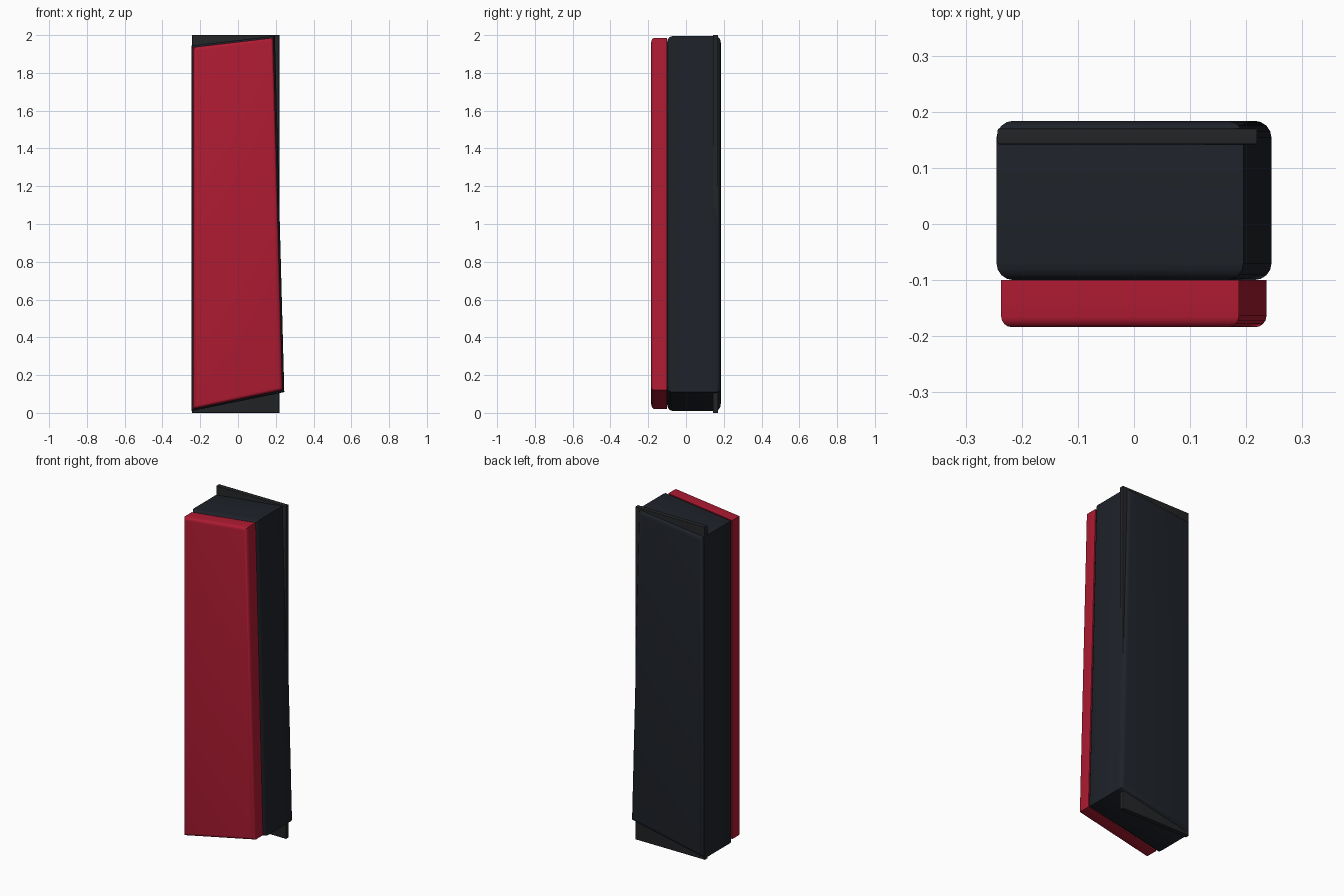
import bpy, bmesh

if "Cube" in bpy.data.objects:
    bpy.data.objects.remove(bpy.data.objects["Cube"])


def material(name, color):
    m = bpy.data.materials.new(name)
    m.diffuse_color = color
    m.use_nodes = True
    m.node_tree.nodes["Principled BSDF"].inputs["Base Color"].default_value = m.diffuse_color
    return m


def slab(name, profile, y0, y1, mat, bevel=0.0, rims=()):
    """Extrude an x/z outline from y0 to y1 and round the chosen rims."""
    bm = bmesh.new()
    face = bm.faces.new([bm.verts.new((x, y0, z)) for x, z in profile])
    ext = bmesh.ops.extrude_face_region(bm, geom=[face], use_keep_orig=True)
    for v in ext["geom"]:
        if isinstance(v, bmesh.types.BMVert):
            v.co.y = y1
    bmesh.ops.recalc_face_normals(bm, faces=bm.faces)
    if bevel:
        edges = [e for e in bm.edges
                 if any(all(abs(v.co.y - y) < 1e-5 for v in e.verts) for y in rims)]
        bmesh.ops.bevel(bm, geom=edges, offset=bevel, segments=4,
                        profile=0.5, affect='EDGES')
    mesh = bpy.data.meshes.new(name)
    bm.to_mesh(mesh)
    bm.free()
    mesh.materials.append(mat)
    ob = bpy.data.objects.new(name, mesh)
    bpy.context.collection.objects.link(ob)
    bpy.ops.object.select_all(action='DESELECT')
    ob.select_set(True)
    bpy.context.view_layer.objects.active = ob
    bpy.ops.object.shade_smooth_by_angle(angle=0.6)
    return ob


navy = material("dark_navy", (0.013, 0.016, 0.022, 1))
black = material("dark_grey", (0.017, 0.018, 0.020, 1))
red = material("red", (0.43, 0.011, 0.032, 1))

# Slanted dark body, rounded at the front and back rims
slab("body", [(-0.245, 0.01), (0.245, 0.11), (0.195, 1.995), (-0.245, 1.945)],
     -0.10, 0.184, navy, 0.03, (-0.10, 0.184))

# Red front panel, slightly inset, rounded at the front rim
slab("front_panel", [(-0.237, 0.02), (0.236, 0.12), (0.187, 1.986), (-0.237, 1.936)],
     -0.184, -0.10, red, 0.02, (-0.184,))

# Thin straight plate running through the back of the body
slab("back_plate", [(-0.243, 0.0), (0.219, 0.0), (0.219, 2.0), (-0.243, 2.0)],
     0.142, 0.17, black, 0.003, (0.142, 0.17))
